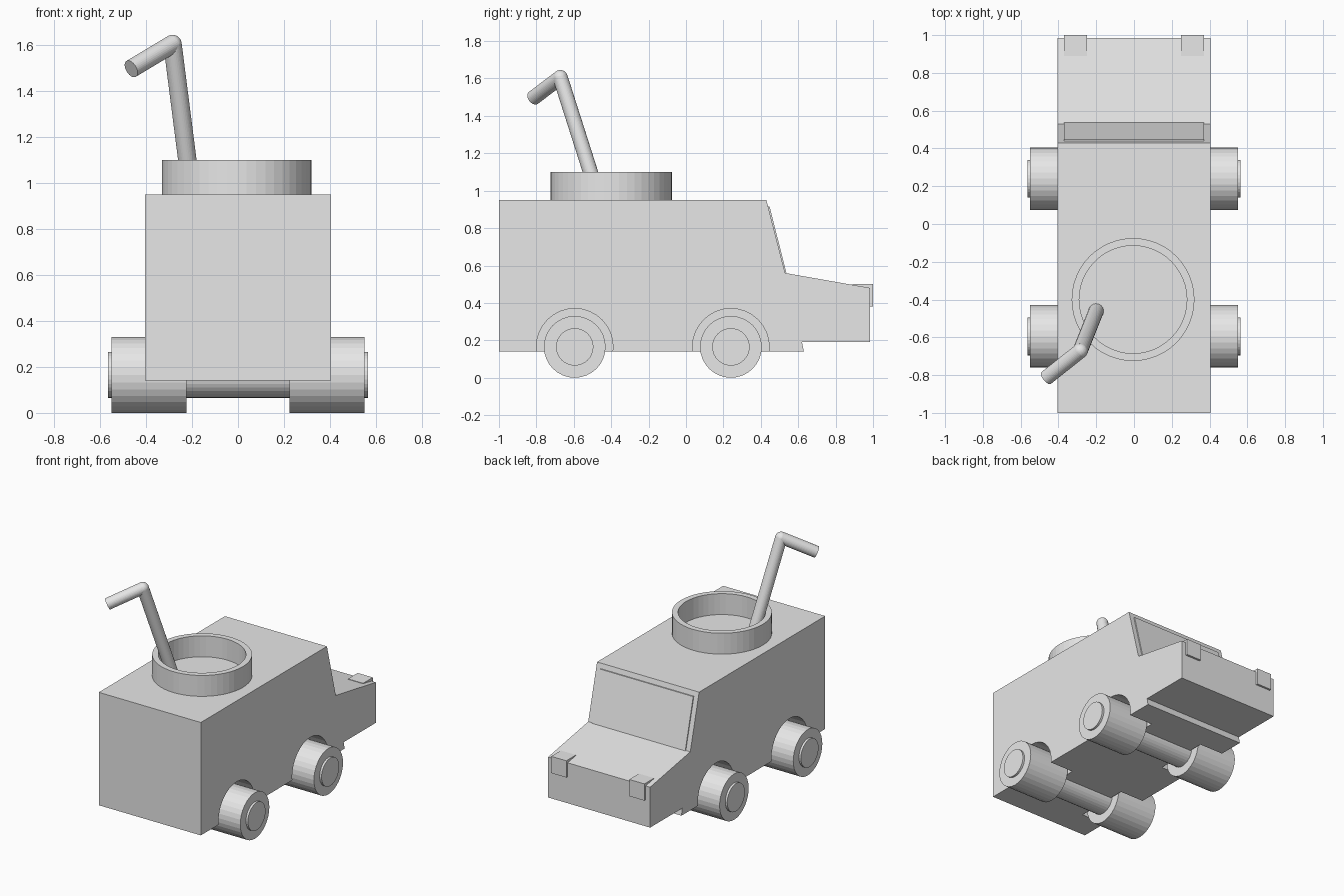
import bpy, bmesh
from mathutils import Vector

cube = bpy.data.objects.get("Cube")
if cube:
    bpy.data.objects.remove(cube, do_unlink=True)

grey = bpy.data.materials.new("plain grey")
grey.use_nodes = True
GREY = (0.8, 0.8, 0.8, 1)
grey.diffuse_color = GREY
grey.node_tree.nodes["Principled BSDF"].inputs["Base Color"].default_value = GREY


def finish(name, bm):
    bmesh.ops.recalc_face_normals(bm, faces=bm.faces)
    mesh = bpy.data.meshes.new(name)
    bm.to_mesh(mesh)
    bm.free()
    mesh.materials.append(grey)
    obj = bpy.data.objects.new(name, mesh)
    bpy.context.collection.objects.link(obj)
    return obj


def prism(name, profile, x0, x1):
    """Extrude a (y, z) outline across x."""
    bm = bmesh.new()
    face = bm.faces.new([bm.verts.new((x0, y, z)) for y, z in profile])
    new = bmesh.ops.extrude_face_region(bm, geom=[face])["geom"]
    verts = [g for g in new if isinstance(g, bmesh.types.BMVert)]
    bmesh.ops.translate(bm, verts=verts, vec=(x1 - x0, 0, 0))
    return finish(name, bm)


def rod(name, start, end, radius, sides=32):
    """Capped cylinder between two points."""
    a, b = Vector(start), Vector(end)
    bm = bmesh.new()
    bmesh.ops.create_cone(bm, cap_ends=True, segments=sides, radius1=radius,
                          radius2=radius, depth=(b - a).length)
    turn = (b - a).to_track_quat("Z", "Y").to_matrix()
    bmesh.ops.rotate(bm, verts=bm.verts, matrix=turn)
    bmesh.ops.translate(bm, verts=bm.verts, vec=(a + b) / 2)
    return finish(name, bm)


# Van body with stepped underside
body = prism("body", [(-1, 0.14), (-1, 0.95), (0.43, 0.95), (0.53, 0.56),
                      (0.985, 0.48), (0.985, 0.19), (0.62, 0.19), (0.63, 0.14)],
             -0.405, 0.405)

# Wheels, axles and wheel-arch pockets
WHEEL_Z = 0.165
for end, y in (("front", 0.24), ("rear", -0.595)):
    rod(end + "_axle", (-0.565, y, WHEEL_Z), (0.565, y, WHEEL_Z), 0.1)
    for side, s in (("left", 1), ("right", -1)):
        rod(f"{end}_{side}_wheel", (s * 0.225, y, WHEEL_Z), (s * 0.55, y, WHEEL_Z), 0.165)
        cutter = rod("arch_cutter", (s * 0.215, y, WHEEL_Z), (s * 0.7, y, WHEEL_Z), 0.205)
        cutter.hide_render = True
        mod = body.modifiers.new("arch", "BOOLEAN")
        mod.operation = "DIFFERENCE"
        mod.solver = "EXACT"
        mod.object = cutter
        bpy.context.view_layer.objects.active = body
        bpy.ops.object.modifier_apply(modifier=mod.name)
        bpy.data.objects.remove(cutter, do_unlink=True)

# Raised windscreen panel
prism("windscreen", [(0.43, 0.915), (0.447, 0.915), (0.537, 0.56), (0.51, 0.56)], -0.37, 0.37)

# Headlights on the bonnet corners
for side, x in (("left", 0.25), ("right", -0.37)):
    prism(side + "_headlight", [(0.89, 0.38), (0.89, 0.5), (1, 0.5), (1, 0.38)], x, x + 0.12)

# Open cup rim on the roof
CUP_X, CUP_Y = -0.005, -0.4
bm = bmesh.new()
for radius in (0.325, 0.285):
    bmesh.ops.create_circle(bm, segments=48, radius=radius)
bmesh.ops.bridge_loops(bm, edges=bm.edges[:])
bmesh.ops.solidify(bm, geom=bm.faces[:], thickness=0.15)
low = min(v.co.z for v in bm.verts)
bmesh.ops.translate(bm, verts=bm.verts, vec=(CUP_X, CUP_Y, 0.95 - low))
finish("cup_rim", bm)

# Bent drinking straw
BEND = Vector((-0.285, -0.672, 1.605))
rod("straw_stem", (-0.2, -0.46, 0.94), BEND, 0.04)
rod("straw_tip", BEND, (-0.465, -0.815, 1.497), 0.04)
bm = bmesh.new()
bmesh.ops.create_uvsphere(bm, u_segments=32, v_segments=16, radius=0.04)
bmesh.ops.translate(bm, verts=bm.verts, vec=BEND)
finish("straw_bend", bm)
